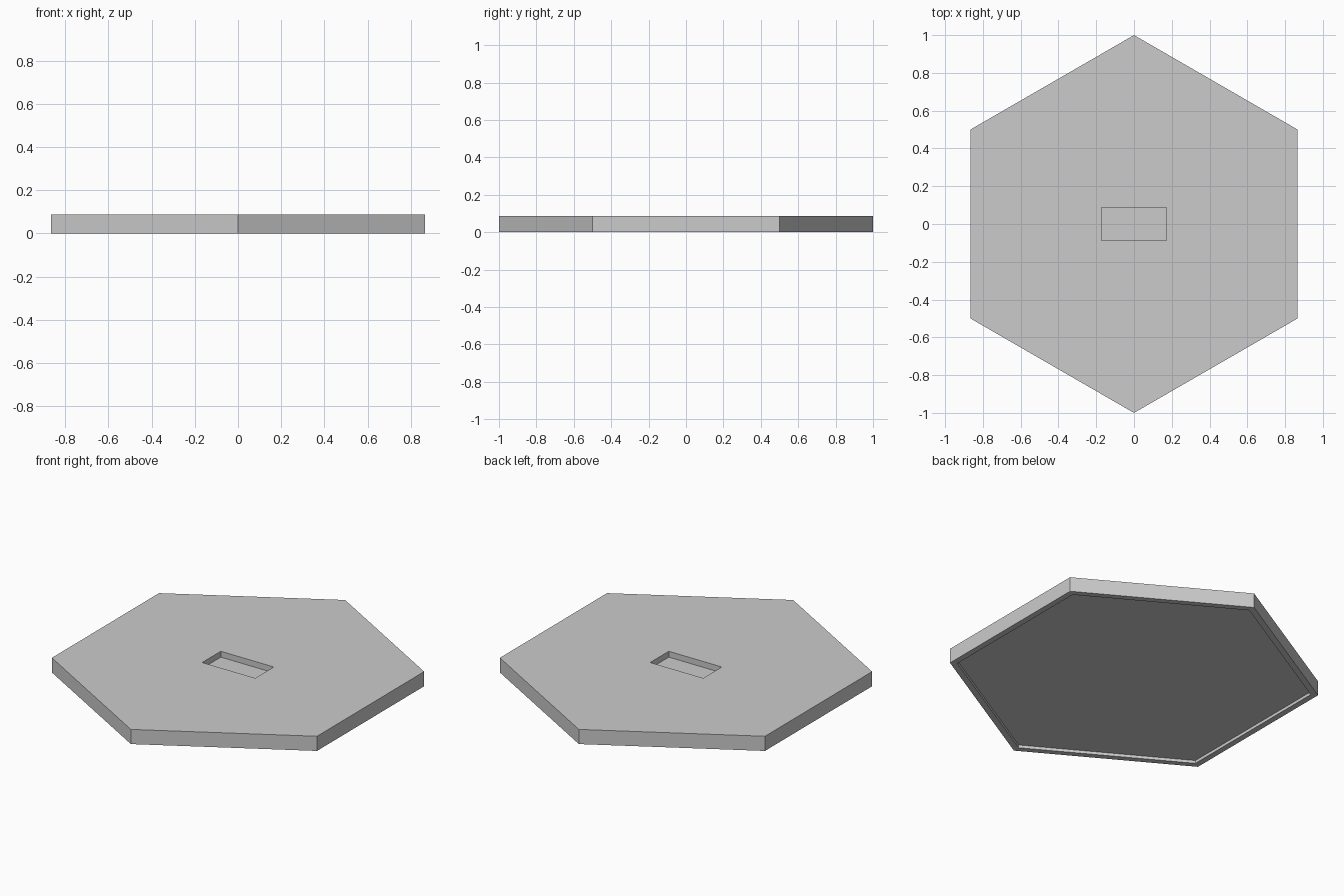
import bpy
import math

cube = bpy.data.objects.get("Cube")
if cube:
    bpy.data.objects.remove(cube, do_unlink=True)

HEIGHT = 0.0866
RIM = 0.0346           # width of the underside rim
RECESS = 0.0173        # depth of the underside recess
SLOT = (0.346, 0.173)  # slot length and width
SLOT_DEPTH = 0.0346


def hex_prism(name, radius, bottom, top):
    """Six-sided prism with corners pointing along +y and -y."""
    bpy.ops.mesh.primitive_cylinder_add(
        vertices=6, radius=radius, depth=top - bottom,
        location=(0, 0, (bottom + top) / 2))
    obj = bpy.context.object
    obj.name = name
    return obj


def cut(target, cutter):
    """Subtract the cutter from the target and discard the cutter."""
    cutter.hide_render = True
    mod = target.modifiers.new("cut", 'BOOLEAN')
    mod.operation = 'DIFFERENCE'
    mod.solver = 'EXACT'
    mod.object = cutter
    bpy.context.view_layer.objects.active = target
    bpy.ops.object.modifier_apply(modifier=mod.name)
    bpy.data.objects.remove(cutter, do_unlink=True)


# Hexagonal tile body
tile = hex_prism("hexagonal_tile", 1, 0, HEIGHT)

# Shallow recess underneath, leaving a thin rim
inner_radius = 1 - RIM / math.cos(math.pi / 6)
cut(tile, hex_prism("recess_cutter", inner_radius, -RECESS, RECESS))

# Rectangular slot in the middle of the top
bpy.ops.mesh.primitive_cube_add(size=1, location=(0, 0, HEIGHT))
slot = bpy.context.object
slot.name = "slot_cutter"
slot.scale = (*SLOT, SLOT_DEPTH * 2)
bpy.context.view_layer.update()
cut(tile, slot)

# Plain grey finish
grey = bpy.data.materials.new("light_grey")
grey.use_nodes = True
colour = (0.6, 0.6, 0.6, 1)
grey.diffuse_color = colour
grey.node_tree.nodes["Principled BSDF"].inputs["Base Color"].default_value = colour
tile.data.materials.clear()
tile.data.materials.append(grey)
for face in tile.data.polygons:
    face.material_index = 0
    face.use_smooth = False
